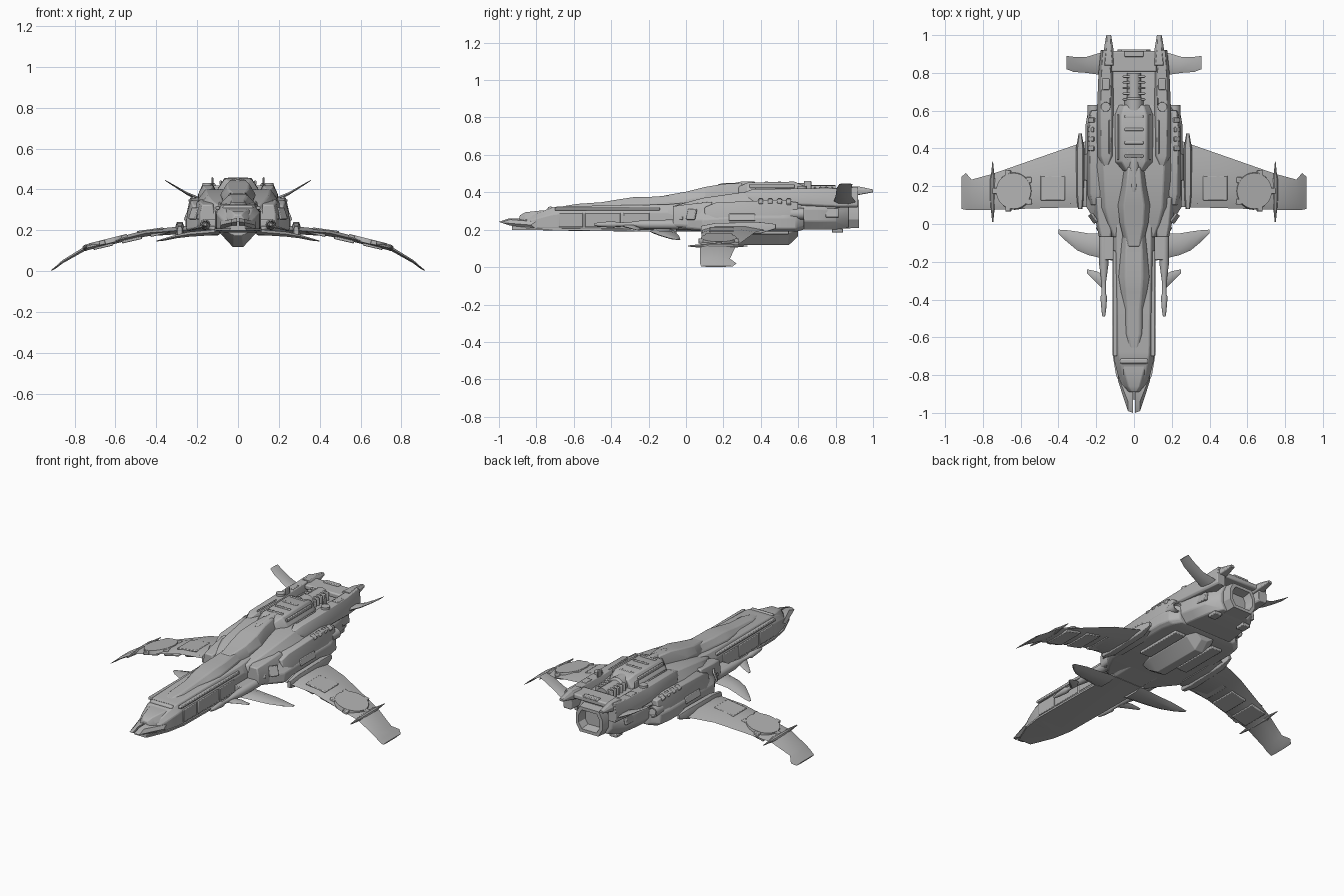
import bpy
import bmesh
from math import cos, sin, pi, radians
from mathutils import Matrix

default_cube = bpy.data.objects.get("Cube")
if default_cube:
    bpy.data.objects.remove(default_cube, do_unlink=True)

hull_grey = bpy.data.materials.new("hull grey")
hull_grey.use_nodes = True
colour = (.45, .45, .45, 1)
hull_grey.diffuse_color = colour
hull_grey.node_tree.nodes["Principled BSDF"].inputs["Base Color"].default_value = colour
parts = []


def finish(name, bm, mirror=False, bevel=0):
    """Turn a bmesh into a named object, optionally mirrored across x and bevelled."""
    bmesh.ops.recalc_face_normals(bm, faces=bm.faces)
    mesh = bpy.data.meshes.new(name)
    bm.to_mesh(mesh)
    bm.free()
    mesh.materials.append(hull_grey)
    part = bpy.data.objects.new(name, mesh)
    bpy.context.collection.objects.link(part)
    if mirror:
        part.modifiers.new("mirror", 'MIRROR').use_mirror_merge = False
    if bevel:
        modifier = part.modifiers.new("bevel", 'BEVEL')
        modifier.width = bevel
        modifier.segments = 2
        modifier.limit_method = 'ANGLE'
    parts.append(part)


def loft(name, rings, mirror=False, bevel=0):
    """Skin a row of equal cross-sections and close both ends."""
    bm = bmesh.new()
    rows = [[bm.verts.new(point) for point in ring] for ring in rings]
    count = len(rows[0])
    for row, following in zip(rows, rows[1:]):
        for i in range(count):
            j = (i + 1) % count
            bm.faces.new((row[i], row[j], following[j], following[i]))
    bm.faces.new(rows[0])
    bm.faces.new(rows[-1])
    finish(name, bm, mirror, bevel)


def hull(name, stations, offset=0, low=.1, high=.6, base=.8, bevel=.006):
    """Eight-sided body along y; station = y, half width, top half width, bottom, top."""
    rings = []
    for y, width, top, bottom, roof in stations:
        tall = roof - bottom
        half = [(width * base, bottom), (width, bottom + low * tall),
                (width, bottom + high * tall), (top, roof)]
        outline = half + [(-x, z) for x, z in reversed(half)]
        rings.append([(offset + x, y, z) for x, z in outline])
    loft(name, rings, offset != 0, bevel)


def fin(name, stations):
    """Six-sided blade across x; station = x, front y, back y, z, half thickness."""
    rings = []
    for x, front, back, z, thick in stations:
        near = front + (back - front) * .2
        far = front + (back - front) * .7
        rings.append([(x, front, z), (x, near, z + thick), (x, far, z + thick),
                      (x, back, z), (x, far, z - thick), (x, near, z - thick)])
    loft(name, rings, mirror=True)


def lathe(name, profile, x, z, sides=16):
    """Round body along y; profile = y, radius."""
    turns = [2 * pi * i / sides for i in range(sides)]
    rings = [[(x + r * cos(t), y, z + r * sin(t)) for t in turns] for y, r in profile]
    loft(name, rings, x != 0)


def box(name, centre, size, tilt=0, turn=0, bevel=.004):
    """Bevelled block, mirrored when it sits off the centre line."""
    bm = bmesh.new()
    spin = Matrix.Rotation(radians(turn), 4, 'Z') @ Matrix.Rotation(radians(tilt), 4, 'Y')
    place = Matrix.Translation(centre) @ spin
    bmesh.ops.create_cube(bm, size=1, matrix=place @ Matrix.Diagonal((*size, 1)))
    finish(name, bm, centre[0] != 0, bevel)


def disc(name, centre, radius, depth, tilt=0, sides=28):
    """Flat round plate facing up."""
    bm = bmesh.new()
    place = Matrix.Translation(centre) @ Matrix.Rotation(radians(tilt), 4, 'Y')
    bmesh.ops.create_cone(bm, cap_ends=True, segments=sides, radius1=radius,
                          radius2=radius * .95, depth=depth, matrix=place)
    finish(name, bm, mirror=centre[0] != 0)


# Forward fuselage, domed nose cap and split nose
hull("forward_fuselage", [(-.93, .035, .03, .2, .225), (-.8, .085, .06, .2, .285),
     (-.72, .105, .075, .195, .318), (-.68, .108, .08, .195, .325), (-.1, .11, .09, .19, .335),
     (.1, .12, .09, .19, .355)], high=.7)
hull("nose_cap", [(-.89, .03, .015, .21, .275), (-.86, .05, .03, .21, .293),
     (-.78, .078, .05, .21, .302), (-.72, .095, .065, .21, .306)], high=.6, bevel=.01)
fin("nose_prong", [(.005, -1, -.74, .242, .018), (.032, -.99, -.74, .238, .016),
    (.085, -.83, -.7, .225, .018)])
box("nose_collar", (0, -.725, .305), (.15, .03, .036), bevel=.01)
hull("belly_plate", [(-.93, .04, .04, .198, .208), (-.8, .095, .095, .198, .208),
     (-.68, .115, .115, .195, .208), (-.05, .115, .115, .188, .2)], bevel=0)

# Side panels and rails of the forward fuselage
for number, (middle, length) in enumerate([(-.615, .13), (-.445, .19), (-.265, .14)]):
    box(f"side_panel_{number}", (.107, middle, .252), (.012, length, .075))
box("side_rail", (.1, -.42, .31), (.022, .56, .016))

# Canopy and dorsal spine
hull("canopy", [(-.66, .035, .02, .29, .325), (-.58, .05, .032, .3, .338), (-.45, .05, .032, .3, .347),
     (-.36, .07, .04, .3, .362), (-.28, .082, .045, .3, .374), (-.2, .075, .045, .3, .375),
     (-.05, .06, .04, .3, .385)], high=.5, bevel=.012)
hull("dorsal_hump", [(-.12, .045, .03, .3, .382), (0, .075, .05, .3, .403), (.1, .085, .055, .3, .428),
     (.2, .065, .04, .3, .445), (.3, .055, .03, .3, .45)], bevel=.012)
lathe("dorsal_gun", [(.17, .012), (.2, .02), (.26, .02), (.3, .028), (.36, .028)], 0, .43)

# Main body with slanted cheeks and their windows
hull("main_body", [(-.07, .14, .105, .2, .325), (.0, .195, .13, .2, .345), (.09, .252, .15, .19, .37),
     (.3, .257, .16, .19, .4), (.52, .257, .16, .19, .4), (.59, .245, .155, .19, .395),
     (.63, .2, .15, .2, .39)], low=.08, high=.36, base=.9)
hull("cheek_block", [(-.07, .035, .025, .215, .325), (.0, .05, .035, .21, .335),
     (.14, .075, .045, .2, .35)], offset=.15, high=.6)
for number in range(2):
    box(f"cheek_window_{number}", (.176 + .04 * number, -.035 + .065 * number, .282),
        (.012, .055, .06), tilt=-20, turn=-35)
hull("side_nacelle", [(.1, .03, .02, .24, .32), (.16, .05, .03, .22, .345), (.5, .05, .035, .22, .36),
     (.6, .035, .025, .23, .345)], offset=.2, high=.5)
lathe("side_exhaust", [(.56, .03), (.63, .031), (.63, .024), (.6, .02)], .215, .285)
for number in range(4):
    box(f"side_rib_{number}", (.222, .4 + .05 * number, .345), (.035, .025, .03), tilt=35)
box("flank_hatch", (.25, .3, .265), (.02, .14, .04), tilt=-20)

# Turbine block on the back
hull("turbine_block", [(.28, .06, .04, .35, .43), (.33, .1, .065, .35, .452), (.58, .1, .065, .35, .457),
     (.63, .08, .05, .35, .435)], high=.5)
for across in (.035, .085):
    box(f"turbine_rail_{across}", (across, .46, .45 - across * .2), (.012, .24, .02))
for number in range(4):
    box(f"turbine_band_{number}", (0, .36 + .07 * number, .452), (.1, .016, .014))
lathe("turbine_shaft", [(.6, .05), (.66, .05), (.67, .038), (.8, .038)], 0, .4)
for number in range(5):
    box(f"shaft_rib_{number}", (0, .66 + .03 * number, .4), (.12, .012, .06))

# Tail section with hollow main nozzle
hull("tail_body", [(.58, .2, .15, .2, .39), (.7, .185, .13, .2, .385), (.8, .165, .12, .2, .38),
     (.87, .11, .085, .21, .37)], low=.25)
hull("main_nozzle", [(.82, .095, .075, .205, .37), (.925, .088, .065, .21, .36),
     (.925, .07, .05, .228, .342), (.875, .06, .045, .24, .33)],
     low=.3, high=.7, base=.7, bevel=0)
box("tail_bridge", (0, .86, .405), (.24, .11, .03), bevel=.008)
box("tail_bridge_lip", (0, .9, .42), (.1, .03, .014))
box("tail_vent", (.165, .78, .29), (.02, .07, .05), tilt=-8)
box("tail_skid", (.1, .81, .195), (.05, .06, .02))

# Dorsal booms with vents and inward-leaning tips
hull("dorsal_boom", [(.31, .02, .01, .36, .4), (.36, .046, .025, .34, .418), (.6, .048, .028, .33, .42),
     (.8, .04, .024, .32, .422), (.92, .028, .018, .32, .43)], offset=.148, high=.5)
hull("boom_tip", [(.84, .036, .02, .37, .43), (.92, .026, .012, .385, .432),
     (1, .013, .008, .4, .415)], offset=.134, bevel=.003)
for number in range(3):
    box(f"boom_vent_{number}", (.13 + .019 * number, .46, .416 - .008 * number), (.008, .18, .02))
disc("boom_cap", (.15, .62, .42), .026, .025)
box("boom_antenna", (.125, .65, .435), (.008, .04, .05))
box("boom_step", (.15, .74, .418), (.04, .06, .014))

# Belly keel
hull("belly_keel", [(.14, .06, .06, .175, .2), (.23, .085, .085, .118, .21), (.55, .085, .085, .118, .21),
     (.6, .07, .07, .165, .21)], low=.7, high=.9, base=.3)
box("belly_hatch", (.13, .4, .19), (.07, .3, .03))

# Main wings with droop
fin("wing", [(.22, .09, .45, .205, .02), (.45, .085, .37, .186, .016), (.75, .075, .265, .11, .011),
    (.86, .075, .235, .045, .008), (.89, .075, .27, .02, .006), (.913, .08, .25, .004, .003)])
hull("wing_fence", [(.08, .012, .008, .18, .22), (.16, .022, .014, .17, .236), (.4, .022, .014, .18, .24),
     (.48, .008, .005, .205, .23)], offset=.285)
disc("wing_disc", (.635, .175, .147), .1, .024, tilt=14)
for number in range(5):
    angle = 2 * pi * number / 5
    x = .635 + .098 * cos(angle)
    box(f"disc_clamp_{number}", (x, .175 + .098 * sin(angle), .147 - (x - .635) / 4),
        (.03, .03, .022), tilt=14)
box("wing_panel", (.43, .19, .2), (.13, .13, .01), tilt=8)
for number in range(3):
    across = .38 + .14 * number
    box(f"wing_under_flap_{number}", (across, .19, .185 - .032 * number), (.1, .17, .014), tilt=13)
lathe("wing_spike", [(.01, .003), (.08, .01), (.14, .015), (.23, .015), (.27, .008), (.33, .002)],
      .748, .113, sides=10)

# Canards and gun pods under the shoulders
fin("canard", [(.09, -.2, -.05, .192, .014), (.24, -.165, -.05, .18, .012),
    (.3, -.14, -.04, .17, .009), (.36, -.09, -.032, .155, .006), (.4, -.05, -.03, .147, .002)])
lathe("gun_pod", [(-.49, .007), (-.46, .012), (-.385, .018), (-.37, .011), (-.3, .013),
      (-.22, .024), (-.04, .026)], .16, .228)
fin("gun_pod_fin", [(.16, -.35, -.27, .222, .008), (.2, -.31, -.25, .212, .006),
    (.25, -.26, -.24, .198, .002)])
box("gun_pylon", (.135, -.12, .235), (.05, .14, .035))

# Raised tail fins
fin("tail_fin", [(.15, .785, .915, .335, .012), (.25, .8, .885, .38, .007),
    (.32, .805, .885, .422, .004), (.358, .82, .89, .445, .002)])

# Shading: smooth curves, crisp edges
bpy.ops.object.select_all(action='DESELECT')
for part in parts:
    part.select_set(True)
bpy.context.view_layer.objects.active = parts[0]
bpy.ops.object.shade_smooth_by_angle(angle=radians(30))
